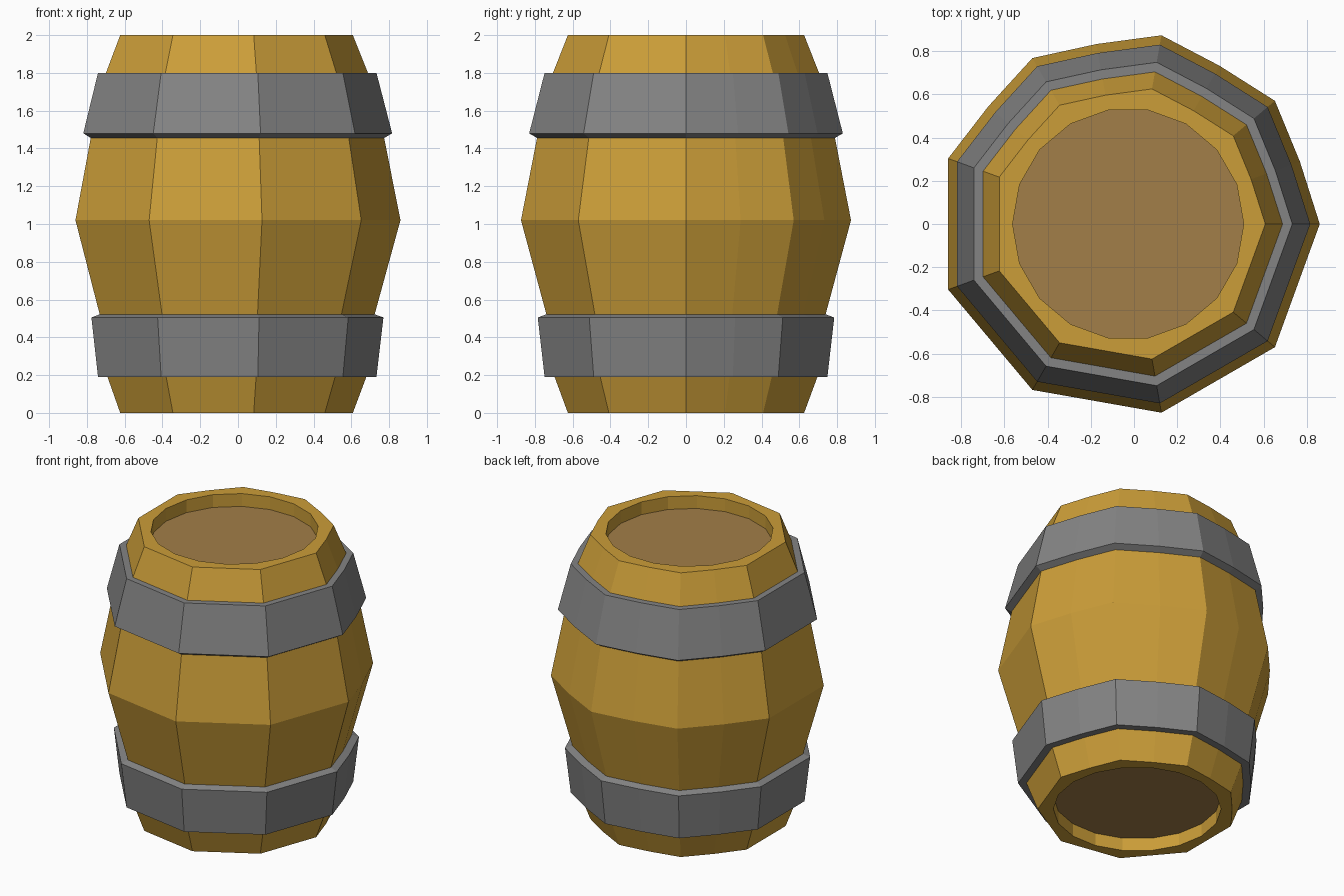
import bpy
import math

if "Cube" in bpy.data.objects:
    bpy.data.objects.remove(bpy.data.objects["Cube"])

SHIFT = -0.027  # nine-sided body has a corner at +x, so its middle sits left of the box centre


def material(name, rgb):
    m = bpy.data.materials.new(name)
    m.diffuse_color = (*rgb, 1.0)
    m.use_nodes = True
    m.node_tree.nodes["Principled BSDF"].inputs["Base Color"].default_value = m.diffuse_color
    return m


def ring(r, z, round_ring=False):
    """18 points: a nine-sided outline with edge midpoints, or a plain circle."""
    pts = []
    for i in range(18):
        a = math.radians(20 * i)
        d = r
        if i % 2 and not round_ring:
            d = r * math.cos(math.radians(20))
            if i < 8:  # staves bow out slightly at the back right
                d += 0.014 * r
        pts.append((SHIFT + d * math.cos(a), d * math.sin(a), z))
    return pts


def add_mesh(name, verts, faces, mat):
    me = bpy.data.meshes.new(name)
    me.from_pydata(verts, [], faces)
    me.materials.append(mat)
    ob = bpy.data.objects.new(name, me)
    bpy.context.collection.objects.link(ob)
    return ob


def loft(name, rings, mat, closed=False):
    verts = [p for r in rings for p in r]
    n = len(rings)
    faces = []
    for k in range(n if closed else n - 1):
        a, b = 18 * k, 18 * ((k + 1) % n)
        for i in range(18):
            j = (i + 1) % 18
            faces.append((a + i, a + j, b + j, b + i))
    return add_mesh(name, verts, faces, mat)


wood = material("wood", (0.60, 0.34, 0.04))
head_wood = material("head_wood", (0.36, 0.21, 0.065))
iron = material("iron", (0.23, 0.23, 0.23))

# Staves: recessed round opening at each end, bulging nine-sided outside
HOLE, DEPTH = 0.535, 0.09
profile = [(0.635, 0), (0.71, 0.2), (0.75, 0.52), (0.887, 1.02),
           (0.80, 1.46), (0.715, 1.8), (0.635, 2)]
rings = [ring(HOLE, DEPTH, True), ring(HOLE, 0, True)]
rings += [ring(r, z) for r, z in profile]
rings += [ring(HOLE, 2, True), ring(HOLE, 2 - DEPTH, True)]
loft("barrel_staves", rings, wood)

# Flat heads closing both ends
add_mesh("top_head", ring(HOLE, 2 - DEPTH, True), [tuple(range(18))], head_wood)
add_mesh("bottom_head", ring(HOLE, DEPTH, True), [tuple(reversed(range(18)))], head_wood)

# Iron hoops: section runs up the outside and down the inside
hoops = {
    "upper_hoop": [(0.843, 1.48), (0.76, 1.8), (0.715, 1.8), (0.80, 1.455)],
    "lower_hoop": [(0.76, 0.19), (0.797, 0.505), (0.75, 0.522), (0.708, 0.19)],
}
for name, section in hoops.items():
    loft(name, [ring(r, z) for r, z in section], iron, closed=True)
